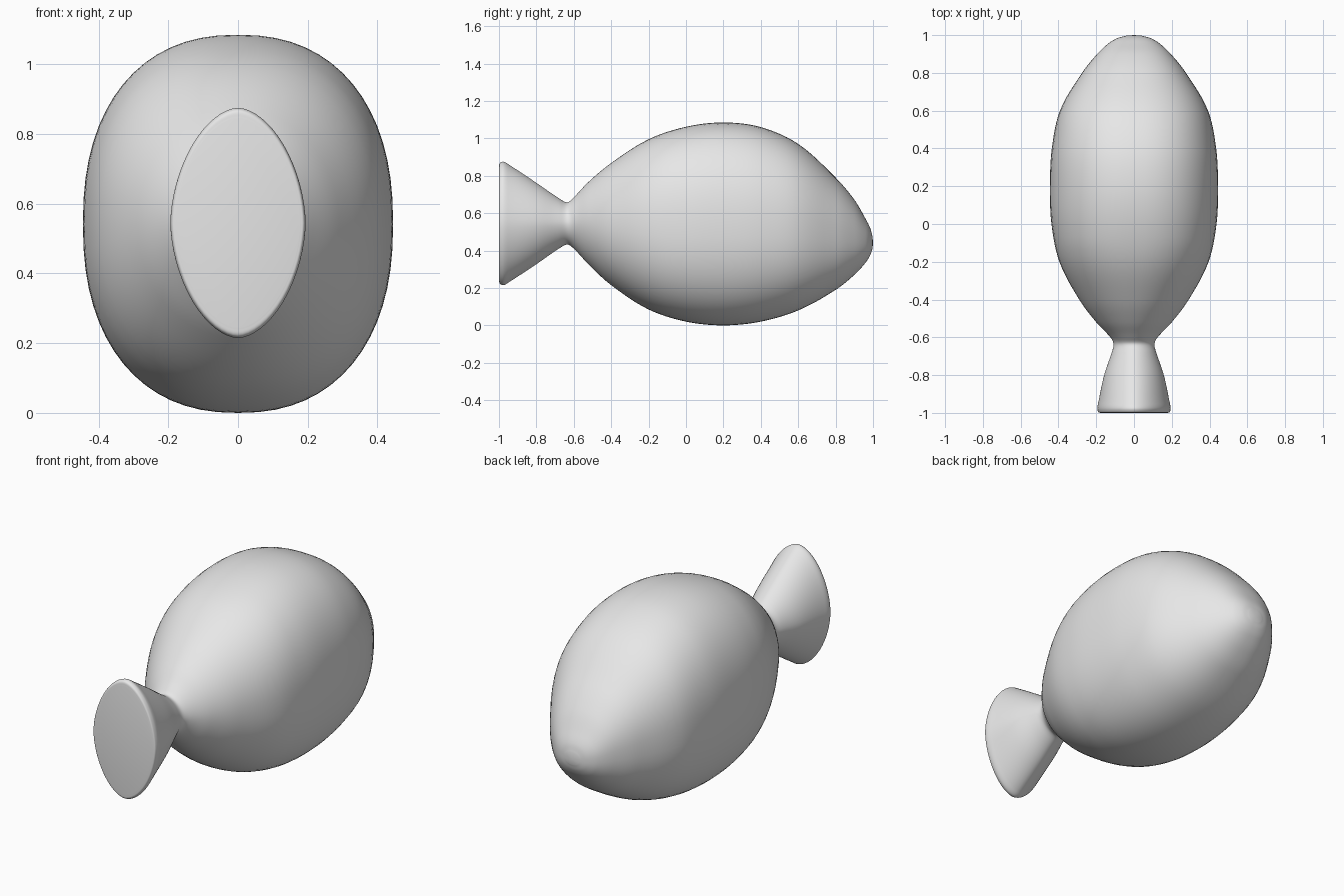
import bpy, bmesh, math
from mathutils import Vector

if "Cube" in bpy.data.objects:
    bpy.data.objects.remove(bpy.data.objects["Cube"], do_unlink=True)

SIDES = 64
STEPS = 6

# Plain grey clay
grey = bpy.data.materials.new("light_grey")
grey.use_nodes = True
grey.diffuse_color = (0.8, 0.8, 0.8, 1)
grey.node_tree.nodes["Principled BSDF"].inputs["Base Color"].default_value = (0.8, 0.8, 0.8, 1)

# Sections from tail to nose: (y, half width, bottom, top)
sections = [Vector(s) for s in (
    (-1.0, .178, .245, .845), (-.995, .19, .222, .868), (-.975, .194, .215, .875),
    (-.94, .188, .235, .855), (-.8, .158, .327, .762), (-.68, .118, .41, .68),
    (-.635, .108, .432, .658), (-.6, .125, .41, .685), (-.52, .2, .325, .768),
    (-.4, .29, .215, .868), (-.2, .395, .085, .995), (0, .437, .02, 1.062),
    (.2, .445, 0, 1.085), (.4, .435, .02, 1.06), (.6, .392, .08, .97),
    (.8, .275, .19, .79), (.9, .195, .27, .672), (.96, .13, .335, .57),
    (.985, .085, .375, .52), (.997, .04, .41, .475))]


def spline(points):
    """Smooth path through the sections, spaced by chord length."""
    t = [0.0]
    for a, b in zip(points, points[1:]):
        t.append(t[-1] + (b - a).length)
    last = len(points) - 1
    slope = []
    for i in range(last + 1):
        a, b = max(i - 1, 0), min(i + 1, last)
        slope.append((points[b] - points[a]) / (t[b] - t[a]))
    path = []
    for i in range(last):
        d = t[i + 1] - t[i]
        for k in range(STEPS):
            u = k / STEPS
            path.append(points[i] * (1 + 2 * u) * (1 - u) ** 2
                        + slope[i] * d * u * (1 - u) ** 2
                        + points[i + 1] * u * u * (3 - 2 * u)
                        + slope[i + 1] * d * u * u * (u - 1))
    return path + [points[-1]]


def power(v, e):
    return math.copysign(abs(v) ** e, v)


# Fish body lofted in one skin: lens-shaped tail, boxier oval belly
bm = bmesh.new()
rings = []
for y, w, low, high in spline(sections):
    blend = min(max((y + .7) / .6, 0), 1)
    e = 2 / (1.78 + .52 * blend)
    mid, half = (low + high) / 2, (high - low) / 2
    rings.append([bm.verts.new((w * power(math.cos(a), e), y, mid + half * power(math.sin(a), e)))
                  for a in (2 * math.pi * i / SIDES for i in range(SIDES))])
for r, s in zip(rings, rings[1:]):
    for i in range(SIDES):
        j = (i + 1) % SIDES
        bm.faces.new((r[i], r[j], s[j], s[i]))

# Flat tail end and rounded nose tip
bm.faces.new(rings[0])
tip = bm.verts.new((0, 1, .44))
for i in range(SIDES):
    bm.faces.new((rings[-1][i], rings[-1][(i + 1) % SIDES], tip))
bmesh.ops.recalc_face_normals(bm, faces=bm.faces)

mesh = bpy.data.meshes.new("fish_body")
bm.to_mesh(mesh)
bm.free()
mesh.materials.append(grey)
fish = bpy.data.objects.new("fish_body", mesh)
bpy.context.collection.objects.link(fish)
bpy.context.view_layer.objects.active = fish
fish.select_set(True)
bpy.ops.object.shade_smooth_by_angle(angle=math.radians(40))
